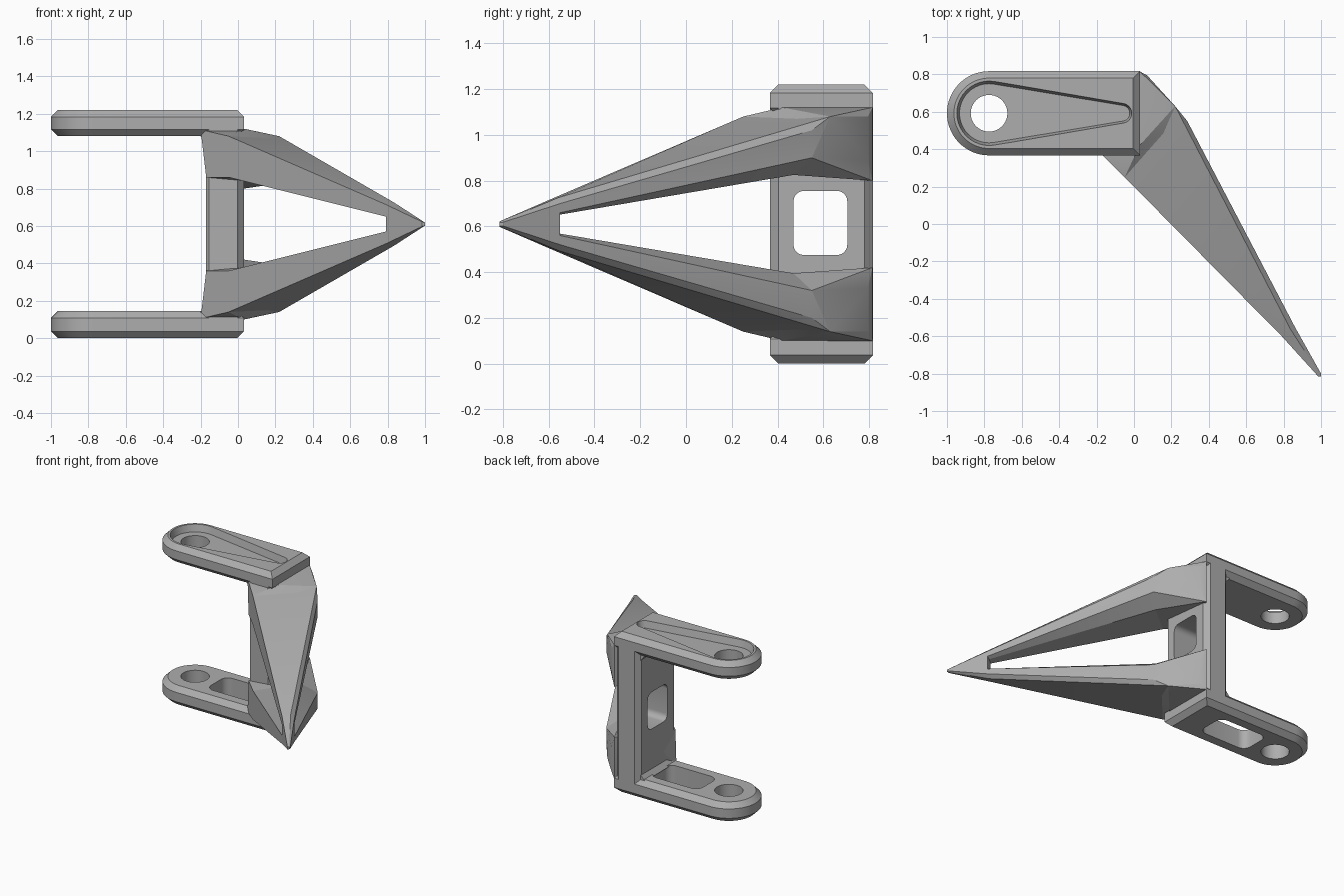
import bpy, bmesh, math

if "Cube" in bpy.data.objects:
    bpy.data.objects.remove(bpy.data.objects["Cube"])

MID = 0.61          # height of the mirror plane
CY = 0.592          # centre line of the arms
grey = bpy.data.materials.new("plain grey")
grey.diffuse_color = (0.42, 0.42, 0.42, 1)
grey.use_nodes = True
grey.node_tree.nodes["Principled BSDF"].inputs["Base Color"].default_value = grey.diffuse_color


def hull(name, pts, mirror=False):
    """Solid convex part from a few corner points, optionally mirrored in height."""
    if mirror:
        pts = [(x, y, 2 * MID - z) for x, y, z in pts]
    bm = bmesh.new()
    vs = [bm.verts.new(p) for p in pts]
    bmesh.ops.convex_hull(bm, input=vs)
    bmesh.ops.delete(bm, geom=[v for v in bm.verts if not v.link_faces], context='VERTS')
    bmesh.ops.dissolve_limit(bm, angle_limit=0.005, verts=bm.verts[:], edges=bm.edges[:])
    bmesh.ops.recalc_face_normals(bm, faces=bm.faces[:])
    me = bpy.data.meshes.new(name)
    bm.to_mesh(me)
    bm.free()
    me.materials.append(grey)
    ob = bpy.data.objects.new(name, me)
    bpy.context.collection.objects.link(ob)
    return ob


def arc(cx, cy, r, a0=0, a1=360, n=40):
    return [(cx + r * math.cos(math.radians(a0 + (a1 - a0) * i / n)),
             cy + r * math.sin(math.radians(a0 + (a1 - a0) * i / n))) for i in range(n + 1)]


def layer(outline, z):
    return [(x, y, z) for x, y in outline]


def full(cx, cy, r, n=40):
    return arc(cx, cy, r, 0, 360, n)[:-1]


def round_rect(x0, x1, y0, y1, r):
    out = []
    for cx, cy, a in ((x1 - r, y1 - r, 0), (x0 + r, y1 - r, 90),
                      (x0 + r, y0 + r, 180), (x1 - r, y0 + r, 270)):
        out += arc(cx, cy, r, a, a + 90, 6)
    return out


def cut(ob, cutter):
    m = ob.modifiers.new("cut", 'BOOLEAN')
    m.operation, m.solver, m.object = 'DIFFERENCE', 'EXACT', cutter
    bpy.context.view_layer.objects.active = ob
    bpy.ops.object.modifier_apply(modifier=m.name)
    bpy.data.objects.remove(cutter)


# Arms: rounded bars with chamfered rims
def arm(name, z0, z1, c=0.037):
    def outline(i):
        r = 0.225 - i
        return arc(-0.775, CY, r, 90, 270, 32) + [(0.032 - i, CY - r), (0.032 - i, CY + r)]
    return hull(name, layer(outline(c), z0) + layer(outline(0), z0 + c)
                + layer(outline(0), z1 - c) + layer(outline(c), z1))


upper = arm("upper_arm", 1.08, 1.22)
lower = arm("lower_arm", 0.0, 0.145)

# Tapered pocket in the upper arm, then pin holes and the lower slot
cut(upper, hull("pocket_cutter",
                layer(full(-0.775, CY, 0.175) + full(-0.065, CY, 0.055), 1.23)
                + layer(full(-0.775, CY, 0.158) + full(-0.065, CY, 0.042), 1.168)))
for ob in (upper, lower):
    ring = full(-0.775, CY, 0.098)
    cut(ob, hull("hole_cutter", layer(ring, -0.1) + layer(ring, 1.3)))
slot = round_rect(-0.60, -0.19, 0.475, 0.71, 0.06)
cut(lower, hull("slot_cutter", layer(slot, -0.1) + layer(slot, 0.3)))

# Web joining the arms, with chamfered upright edges and a window
y0, y1 = CY - 0.225, CY + 0.225
section = [(-0.155, y0), (-0.003, y0), (0.032, y0 + 0.037), (0.032, y1 - 0.037),
           (-0.003, y1), (-0.14, y1), (-0.172, y1 - 0.035), (-0.172, y0 + 0.02)]
web = hull("web", layer(section, 0.06) + layer(section, 1.15))
win = round_rect(0.47, 0.705, 0.475, 0.755, 0.045)
cut(web, hull("window_cutter", [(x, y, z) for x in (-0.4, 0.3) for y, z in win]))

# Prong sections: at the root, and where the two prongs meet
root = [(-0.05, 0.25, 1.08), (0.22, 0.63, 1.08), (0.285, 0.55, 1.02),
        (0.285, 0.55, 0.90), (0.20, 0.47, 0.825), (-0.05, 0.25, 0.86)]
meet = [(0.79, -0.60, 0.715), (0.835, -0.56, 0.725), (0.86, -0.55, 0.70),
        (0.86, -0.55, 0.66), (0.835, -0.56, 0.65), (0.79, -0.60, 0.65)]
shoulder = [(-0.17, 0.37, 0.86), (-0.17, 0.37, 1.06), (-0.20, 0.40, 1.115),
            (0.03, 0.42, 1.12), (0.032, 0.815, 1.12), (0.07, 0.795, 1.08),
            (0.07, 0.795, 0.89), (0.032, 0.815, 0.80), (-0.15, 0.60, 0.86)]
fillet = [(x, y, z) for y in (y0 + 0.03, y1 - 0.03)
          for x, z in ((-0.205, 1.085), (-0.17, 1.045), (-0.10, 1.085))]
for side, flip in (("upper", False), ("lower", True)):
    hull(side + "_prong", root + meet, flip)
    hull(side + "_shoulder", shoulder + root, flip)
    hull(side + "_inner_fillet", fillet, flip)

# Solid tip
end = [(0.985, -0.815, 0.622), (1.0, -0.80, 0.618), (1.0, -0.815, 0.618)]
tip = meet[:3] + end
hull("tip", tip + [(x, y, 2 * MID - z) for x, y, z in tip])

# Smooth the round walls, keep the facets sharp
for ob in bpy.data.objects:
    ob.select_set(ob.type == 'MESH')
bpy.context.view_layer.objects.active = web
bpy.ops.object.shade_smooth_by_angle(angle=math.radians(20))
